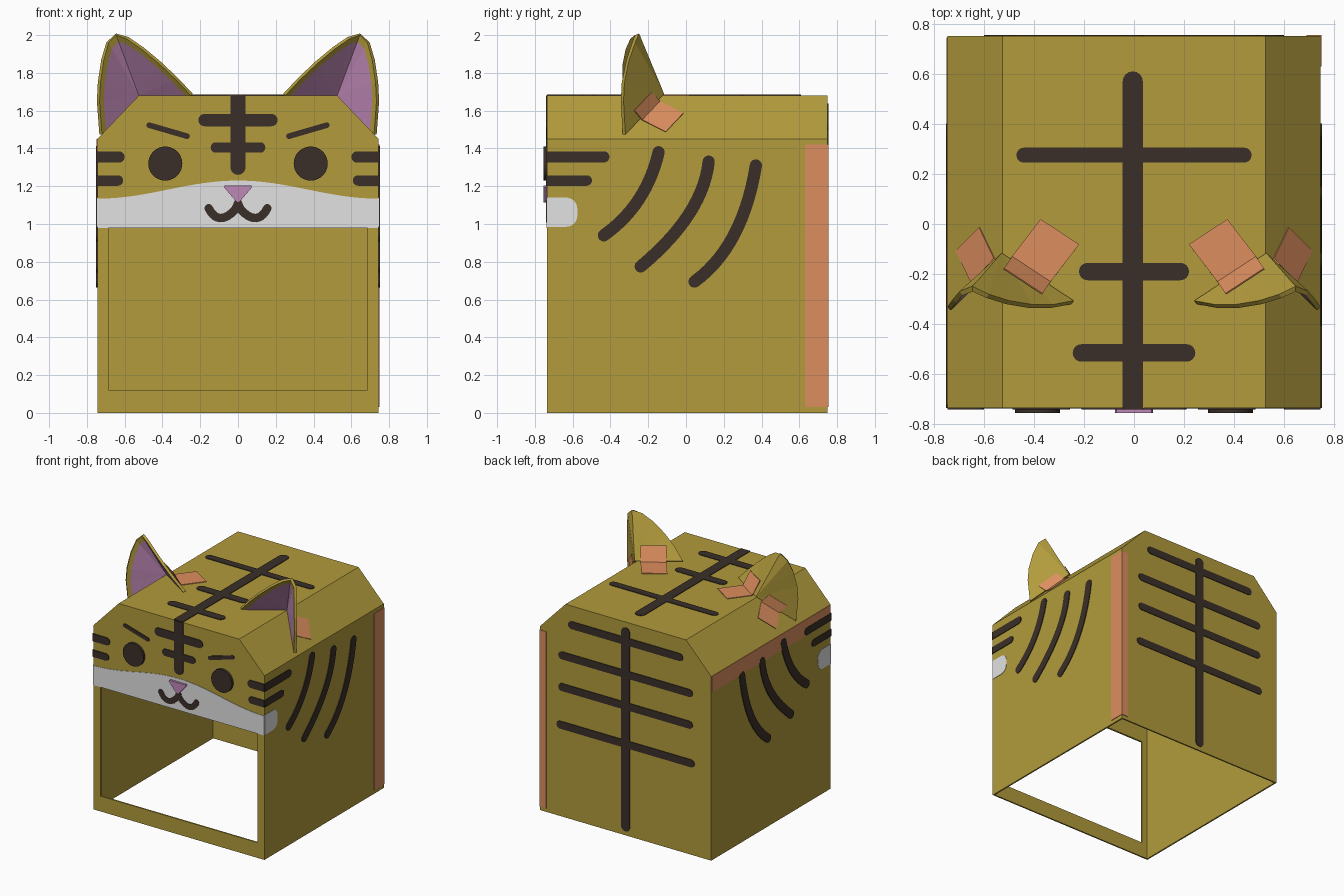
import bpy, bmesh, math
from mathutils import Vector as V

if "Cube" in bpy.data.objects:
    bpy.data.objects.remove(bpy.data.objects["Cube"])


def material(name, r, g, b):
    lin = [((c / 255 + 0.055) / 1.055) ** 2.4 for c in (r, g, b)]
    m = bpy.data.materials.new(name)
    m.diffuse_color = (*lin, 1)
    m.use_nodes = True
    m.node_tree.nodes["Principled BSDF"].inputs["Base Color"].default_value = m.diffuse_color
    return m


CARD = material("cardboard", 178, 155, 60)
DARK = material("dark brown paint", 58, 47, 40)
WHITE = material("white paint", 226, 226, 226)
PINK = material("pink", 190, 136, 182)
TAPE = material("orange tape", 220, 142, 94)

W, S, H, R = 0.745, 1.45, 1.68, 0.525       # half width, shoulder, roof height, roof half width
FRONT, BACK = -0.735, 0.75


def finish(name, bm, mats, mirror=False, thick=0, offset=-1):
    me = bpy.data.meshes.new(name)
    bm.to_mesh(me)
    bm.free()
    ob = bpy.data.objects.new(name, me)
    bpy.context.collection.objects.link(ob)
    for m in mats:
        me.materials.append(m)
    if thick:
        s = ob.modifiers.new("thickness", 'SOLIDIFY')
        s.thickness, s.offset, s.use_even_offset = thick, offset, True
        s.material_offset = s.material_offset_rim = len(mats) - 1
    if mirror:
        ob.modifiers.new("mirror", 'MIRROR')
    return ob


# Placement of flat (u, v) drawings on the box faces, h = height above the face
def on_front(u, v, h): return (u, FRONT - h, v)
def on_back(u, v, h): return (u, BACK + h, v)
def on_side(u, v, h): return (W + h, u, v)
def on_left(u, v, h): return (-W - h, u, v)
def on_roof(u, v, h): return (u, v, H + h)


def plate(name, loops, place, mat, h=0.005, mirror=False):
    bm = bmesh.new()
    for loop in loops:
        low = [bm.verts.new(place(u, v, -0.001)) for u, v in loop]
        top = [bm.verts.new(place(u, v, h)) for u, v in loop]
        bm.faces.new(low[::-1])
        bm.faces.new(top)
        n = len(loop)
        for i in range(n):
            bm.faces.new((low[i], low[(i + 1) % n], top[(i + 1) % n], top[i]))
    bmesh.ops.recalc_face_normals(bm, faces=bm.faces)
    return finish(name, bm, [mat], mirror)


def stripe(pts, w, round_start=True):
    """Outline of a brush stroke with round ends."""
    pts = [V(p) for p in pts]
    n = len(pts)
    dirs = [(pts[min(i + 1, n - 1)] - pts[max(i - 1, 0)]).normalized() for i in range(n)]
    side = [V((-d.y, d.x)) * w / 2 for d in dirs]

    def cap(p, s):
        return [p + V((s.x * math.cos(a) + s.y * math.sin(a), s.y * math.cos(a) - s.x * math.sin(a)))
                for a in (math.pi * k / 8 for k in range(1, 8))]
    out = [p + s for p, s in zip(pts, side)] + cap(pts[-1], side[-1])
    out += [p - s for p, s in zip(pts[::-1], side[::-1])]
    if round_start:
        out += cap(pts[0], -side[0])
    return out


def bezier(a, b, c, n=14):
    a, b, c = V(a), V(b), V(c)
    return [a * (1 - t) ** 2 + b * 2 * t * (1 - t) + c * t * t for t in (i / n for i in range(n + 1))]


def rect(u0, u1, v0, v1):
    return [(u0, v0), (u1, v0), (u1, v1), (u0, v1)]


def bar(v, half, w):
    return stripe([(-half + w / 2, v), (half - w / 2, v)], w)


# Box: hexagonal profile, open below, window in the front
prof = [(-W, 0), (W, 0), (W, S), (R, H), (-R, H), (-W, S)]
bm = bmesh.new()
f = [bm.verts.new((x, FRONT, z)) for x, z in prof]
b = [bm.verts.new((x, BACK, z)) for x, z in prof]
o = [bm.verts.new((x, FRONT, z)) for x, z in rect(-0.685, 0.685, 0.12, 0.98)]
bm.faces.new(b[::-1])
for i in range(1, 6):
    j = (i + 1) % 6
    bm.faces.new((f[j], f[i], b[i], b[j]))
bm.faces.new((f[0], f[1], o[1], o[0]))
bm.faces.new((f[1], f[2], o[2], o[1]))
bm.faces.new((f[2], f[3], f[4], f[5], o[3], o[2]))
bm.faces.new((f[5], f[0], o[0], o[3]))
bm.normal_update()
finish("cardboard_box", bm, [CARD], thick=0.012)

# Ears: creased fans, pink inside with a cardboard rim
A, B, C = V((0.25, -0.32, H)), V((R, -0.14, H)), V((0.72, -0.335, 1.474))
rim = [A, (0.33, -0.335, 1.765), (0.42, -0.335, 1.85), (0.51, -0.32, 1.925), (0.59, -0.295, 1.98),
       (0.645, -0.27, 2.0), (0.685, -0.285, 1.96), (0.71, -0.315, 1.87), (0.728, -0.34, 1.75),
       (0.733, -0.345, 1.65), C]
bm = bmesh.new()
outer = [bm.verts.new(p) for p in rim]
inner = [bm.verts.new(B.lerp(V(p), 0.89)) for p in rim]
root = bm.verts.new(B)
for i in range(len(rim) - 1):
    bm.faces.new((root, inner[i + 1], inner[i]))
    bm.faces.new((inner[i], inner[i + 1], outer[i + 1], outer[i])).material_index = 1
bm.normal_update()
if sum((fc.normal * fc.calc_area() for fc in bm.faces), V((0, 0, 0))).y > 0:
    bmesh.ops.reverse_faces(bm, faces=bm.faces)
finish("ears", bm, [PINK, CARD], mirror=True, thick=0.02)

# Face paint
cols = [-W + 2 * W * i / 32 for i in range(33)]
muzzle = [(W, 0.98)] + [(x, 1.182 + 0.048 * math.cos(math.pi * x / W)) for x in cols[::-1]] + [(-W, 0.98)]
plate("muzzle_front", [muzzle], on_front, WHITE, 0.003)
patch = [(FRONT, 0.985)]
for a0, cv in ((-90, 1.045), (0, 1.08)):
    patch += [(-0.635 + 0.06 * math.cos(math.radians(a0 + k * 15)),
               cv + 0.06 * math.sin(math.radians(a0 + k * 15))) for k in range(7)]
plate("muzzle_sides", [patch + [(FRONT, 1.14)]], on_side, WHITE, 0.003, True)
plate("forehead_stripes", [stripe([(0, H), (0, 1.3)], 0.08, False),
                           bar(1.55, 0.21, 0.065), bar(1.405, 0.145, 0.055)], on_front, DARK)
mouth = bezier((-0.155, 1.083), (-0.115, 1.005), (-0.05, 1.045), 8) + bezier((-0.045, 1.05), (-0.01, 1.07), (0, 1.11), 5)
plate("brows_whiskers_mouth", [
    stripe([(0.27, 1.465), (0.47, 1.523)], 0.03),
    stripe([(W, 1.355), (0.63, 1.355)], 0.06, False),
    stripe([(W, 1.23), (0.635, 1.23)], 0.055, False),
    stripe([(-p[0], p[1]) for p in mouth], 0.045)], on_front, DARK, 0.006, True)
eye = [(0.385 + 0.09 * math.cos(k * math.pi / 20), 1.32 + 0.09 * math.sin(k * math.pi / 20)) for k in range(40)]
plate("eyes", [eye], on_front, DARK, 0.02, True)
plate("nose", [[(-0.075, 1.195), (-0.07, 1.205), (0.07, 1.205), (0.075, 1.195), (0.006, 1.115), (-0.006, 1.115)]],
      on_front, PINK, 0.02)

# Side, roof and back stripes
plate("side_stripes", [
    stripe([(FRONT, 1.355), (-0.435, 1.355)], 0.06, False),
    stripe([(FRONT, 1.23), (-0.525, 1.23)], 0.055, False),
    stripe(bezier((-0.145, 1.38), (-0.21, 1.10), (-0.435, 0.94)), 0.065),
    stripe(bezier((0.12, 1.33), (0.09, 1.05), (-0.24, 0.775)), 0.065),
    stripe(bezier((0.37, 1.31), (0.30, 0.88), (0.045, 0.695)), 0.065)], on_side, DARK, 0.006, True)
plate("roof_stripes", [stripe([(-0.005, FRONT), (-0.005, 0.57)], 0.08, False),
                       bar(0.275, 0.47, 0.06), bar(-0.19, 0.22, 0.07), bar(-0.515, 0.245, 0.07)], on_roof, DARK)
plate("back_stripes", [stripe([(0, 0.07), (0, 1.6)], 0.075),
                       bar(1.53, 0.5, 0.06), bar(1.27, 0.585, 0.06),
                       bar(1.02, 0.585, 0.06), bar(0.72, 0.6, 0.06)], on_back, DARK)

# Tape on the box seams
plate("corner_tape_side", [rect(0.63, BACK + 0.004, 0.03, 1.42)], on_side, TAPE, 0.004)
plate("corner_tape_back", [rect(0.69, W + 0.004, 0.03, 1.42)], on_back, TAPE, 0.004)
plate("shoulder_tape", [rect(-0.72, 0.745, 1.325, S)], on_left, TAPE, 0.004)


# Folded tape pieces holding the ears
def folded_tape(name, fold, up, down):
    bm = bmesh.new()
    rows = [[bm.verts.new(p + d) for p in fold] for d in (V(up), V((0, 0, 0)), V(down))]
    for r, s in zip(rows, rows[1:]):
        bm.faces.new((r[0], r[1], s[1], s[0]))
    bm.normal_update()
    finish(name, bm, [TAPE], True, 0.005, 0)


fold = [A.lerp(B, t) + V((-0.015, 0.024, 0.004)) for t in (0.36, 0.92)]
folded_tape("ear_tape_roof", fold, (0.032, -0.048, 0.106), (-0.115, 0.15, 0))
fold = [B.lerp(C, t) + V((0.017, 0.017, -0.014)) for t in (0.08, 0.56)]
folded_tape("ear_tape_shoulder", fold, (0.04, -0.042, 0.05), (0.06, 0.125, -0.063))
